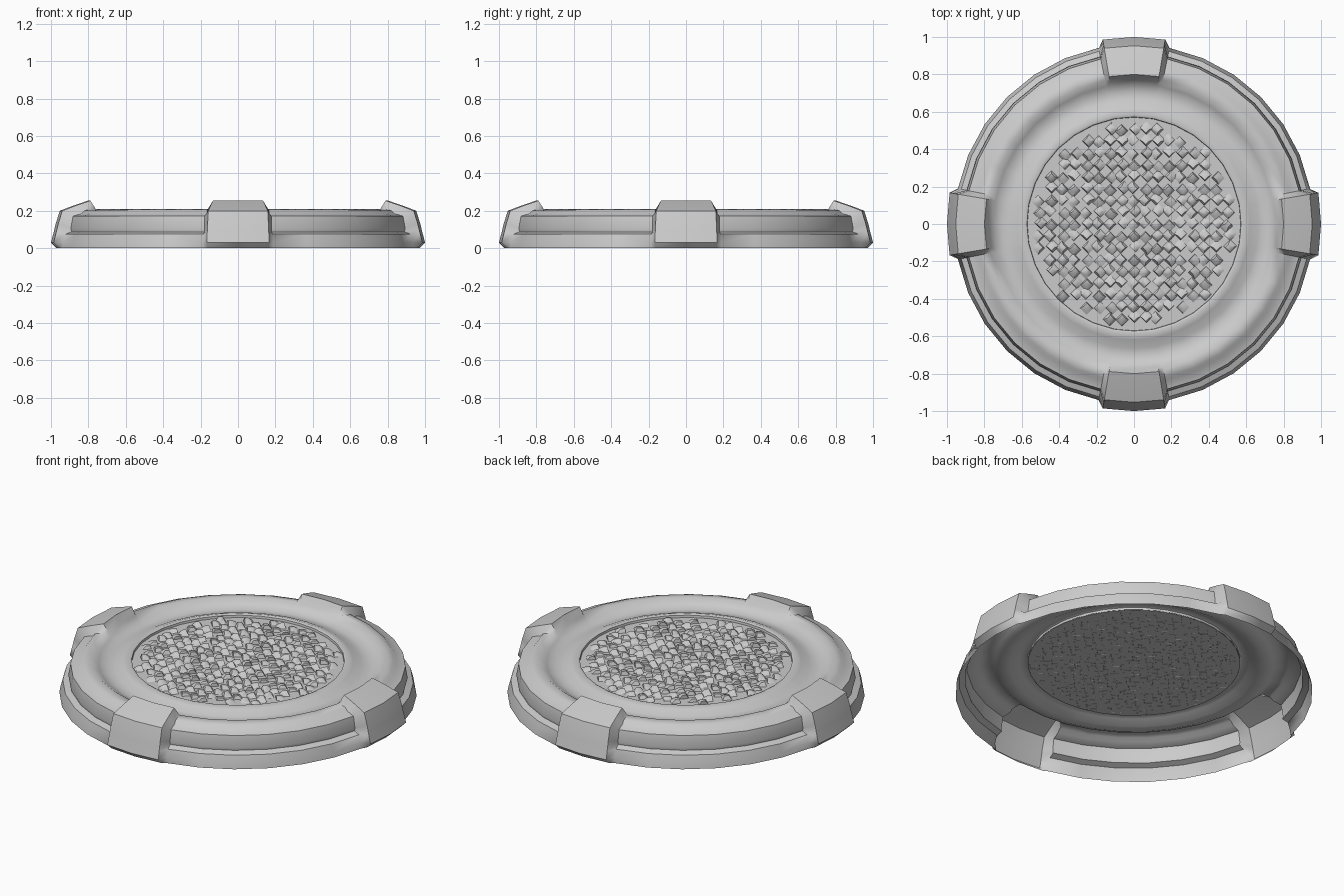
import bpy, bmesh, math, random
from math import sin, cos, radians

cube = bpy.data.objects.get("Cube")
if cube:
    bpy.data.objects.remove(cube, do_unlink=True)

random.seed(4)
grey = bpy.data.materials.new("plain grey")
grey.use_nodes = True
COLOUR = (0.6, 0.6, 0.6, 1)
grey.diffuse_color = COLOUR
grey.node_tree.nodes["Principled BSDF"].inputs["Base Color"].default_value = COLOUR


def finish(bm, name, angle):
    """Turn a bmesh into a named, smooth-shaded object."""
    mesh = bpy.data.meshes.new(name)
    bm.to_mesh(mesh)
    bm.free()
    mesh.materials.append(grey)
    obj = bpy.data.objects.new(name, mesh)
    bpy.context.collection.objects.link(obj)
    bpy.ops.object.select_all(action="DESELECT")
    obj.select_set(True)
    bpy.context.view_layer.objects.active = obj
    bpy.ops.object.shade_smooth_by_angle(angle=radians(angle))
    return obj


# Profiles as (radius, height): stepped rim, raised clamp, shared inner trough
RIM = [(.96, 0), (.955, .03), (.942, .075), (.908, .088), (.912, .105),
       (.9, .172), (.852, .185), (.835, .202), (.785, .21)]
CLAMP = [(.97, 0), (1.0, .03), (.987, .08), (.982, .1), (.975, .13),
         (.953, .2), (.88, .228), (.8, .255), (.772, .21)]
TROUGH = [(.75, .185), (.71, .168), (.665, .173), (.62, .195),
          (.585, .206), (.572, .2), (.57, .185)]

# Open shell: clamp slices at each quarter, rim slices between them
slices = []
for quarter in range(4):
    base = quarter * 90
    slices += [(base + a, CLAMP) for a in (-9.6, 0, 9.6)]
    slices += [(base + a, RIM) for a in (11.4, 22.5, 33.75, 45, 56.25, 67.5, 78.6)]

bm = bmesh.new()
rows = []
for angle, outer in slices:
    a = radians(angle)
    rows.append([bm.verts.new((r * cos(a), r * sin(a), z)) for r, z in outer + TROUGH])
for i, row in enumerate(rows):
    following = rows[(i + 1) % len(rows)]
    for j in range(len(row) - 1):
        bm.faces.new((row[j], following[j], following[j + 1], row[j + 1]))
finish(bm, "rim_shell", 50)

# Flat bed closing the middle
bm = bmesh.new()
bmesh.ops.create_circle(bm, cap_ends=True, segments=40, radius=.572)
bmesh.ops.translate(bm, verts=bm.verts, vec=(0, 0, .187))
finish(bm, "centre_bed", 30)

# Rough ground: rows of leaning, flat-topped diamond studs
bm = bmesh.new()
STEP = .063
for i in range(-9, 10):
    for j in range(-9, 10):
        x, y = i * STEP, j * STEP
        if math.hypot(x, y) > .535:
            continue
        top = random.uniform(.2, .21)
        lean_x, lean_y = random.uniform(-.012, .012), random.uniform(-.012, .012)
        rings = []
        for radius, z, dx, dy in ((.036, .186, lean_x, lean_y), (.017, top, 0, 0)):
            rings.append([bm.verts.new((x + dx + radius * cos(k * math.pi / 2),
                                        y + dy + radius * sin(k * math.pi / 2), z))
                          for k in range(4)])
        low, high = rings
        bm.faces.new(high)
        for k in range(4):
            n = (k + 1) % 4
            bm.faces.new((low[k], low[n], high[n], high[k]))
finish(bm, "ground_studs", 60)
